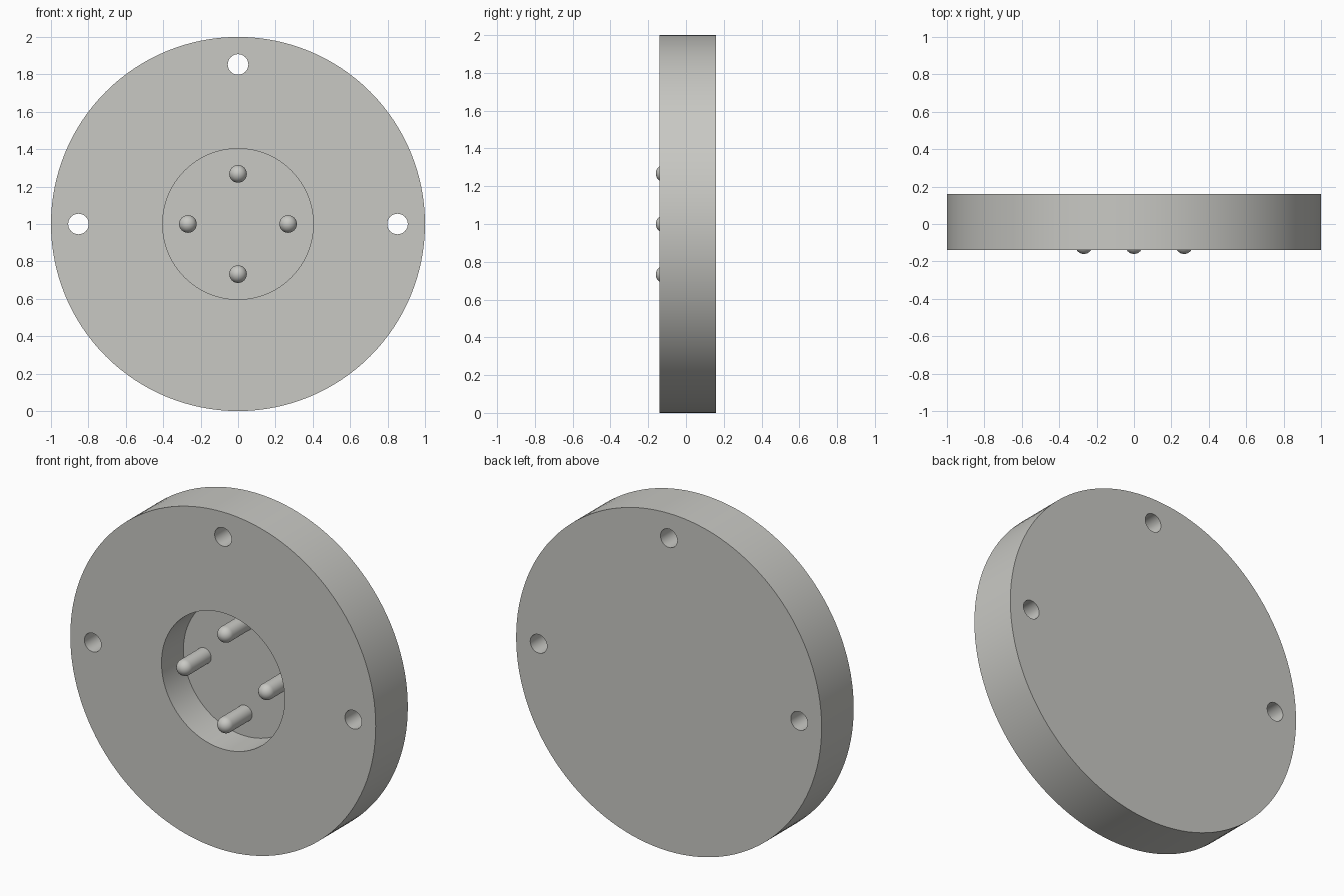
import bpy, math
from math import sin, cos, pi

if "Cube" in bpy.data.objects:
    bpy.data.objects.remove(bpy.data.objects["Cube"])

FRONT, BACK, FLOOR, TIP = -0.14, 0.16, 0.065, -0.16
CENTRE_Z = 1.0

grey = bpy.data.materials.new("warm_grey")
grey.diffuse_color = (0.58, 0.58, 0.55, 1)
grey.use_nodes = True
grey.node_tree.nodes["Principled BSDF"].inputs["Base Color"].default_value = grey.diffuse_color


def lathe(name, profile, x=0.0, z=CENTRE_Z, sides=64):
    """Closed solid turned around a y-parallel axis; profile is (radius, y), front to back."""
    verts, rings, faces = [], [], []
    for r, y in profile:
        if r == 0:
            rings.append([len(verts)] * sides)
            verts.append((x, y, z))
        else:
            rings.append(list(range(len(verts), len(verts) + sides)))
            verts += [(x + r * cos(2 * pi * i / sides), y, z + r * sin(2 * pi * i / sides))
                      for i in range(sides)]
    for a, b in zip(rings, rings[1:]):
        for i in range(sides):
            j = (i + 1) % sides
            faces.append(tuple(dict.fromkeys((a[i], a[j], b[j], b[i]))))
    # flat caps on open ends
    if profile[0][0] > 0:
        faces.append(tuple(reversed(rings[0])))
    if profile[-1][0] > 0:
        faces.append(tuple(rings[-1]))
    faces = [tuple(reversed(f)) for f in faces]
    mesh = bpy.data.meshes.new(name)
    mesh.from_pydata(verts, [], faces)
    mesh.validate()
    # make sure normals point outwards
    import bmesh
    bm = bmesh.new()
    bm.from_mesh(mesh)
    bmesh.ops.recalc_face_normals(bm, faces=bm.faces)
    bm.to_mesh(mesh)
    bm.free()
    mesh.materials.append(grey)
    obj = bpy.data.objects.new(name, mesh)
    bpy.context.collection.objects.link(obj)
    return obj


def activate(obj):
    bpy.ops.object.select_all(action='DESELECT')
    obj.select_set(True)
    bpy.context.view_layer.objects.active = obj


def smooth(obj):
    activate(obj)
    bpy.ops.object.shade_smooth_by_angle(angle=math.radians(35))


# Round plate body
plate = lathe("plate", [(1.0, FRONT), (1.0, BACK)], sides=128)

# Cutters: blind central recess and three through holes
cutters = [lathe("recess_cutter", [(0.403, FRONT - 0.1), (0.403, FLOOR)], sides=96)]
for x, z in ((-0.853, 1.0), (0.853, 1.0), (0.0, 1.853)):
    cutters.append(lathe("hole_cutter", [(0.055, FRONT - 0.1), (0.055, BACK + 0.1)], x, z, 32))

for cutter in cutters:
    cutter.hide_render = True
    activate(plate)
    mod = plate.modifiers.new("cut", 'BOOLEAN')
    mod.operation = 'DIFFERENCE'
    mod.solver = 'EXACT'
    mod.object = cutter
    bpy.ops.object.modifier_apply(modifier=mod.name)
    bpy.data.objects.remove(cutter, do_unlink=True)
smooth(plate)

# Four round-nosed contact pins standing on the recess floor
R = 0.047
nose = [(R * sin(a * pi / 16), TIP + R - R * cos(a * pi / 16)) for a in range(9)]
for k, side in enumerate(("right", "top", "left", "bottom")):
    a = k * pi / 2
    pin = lathe("pin_" + side, nose + [(R, FLOOR + 0.01)],
                0.268 * cos(a), CENTRE_Z + 0.268 * sin(a), 32)
    smooth(pin)
